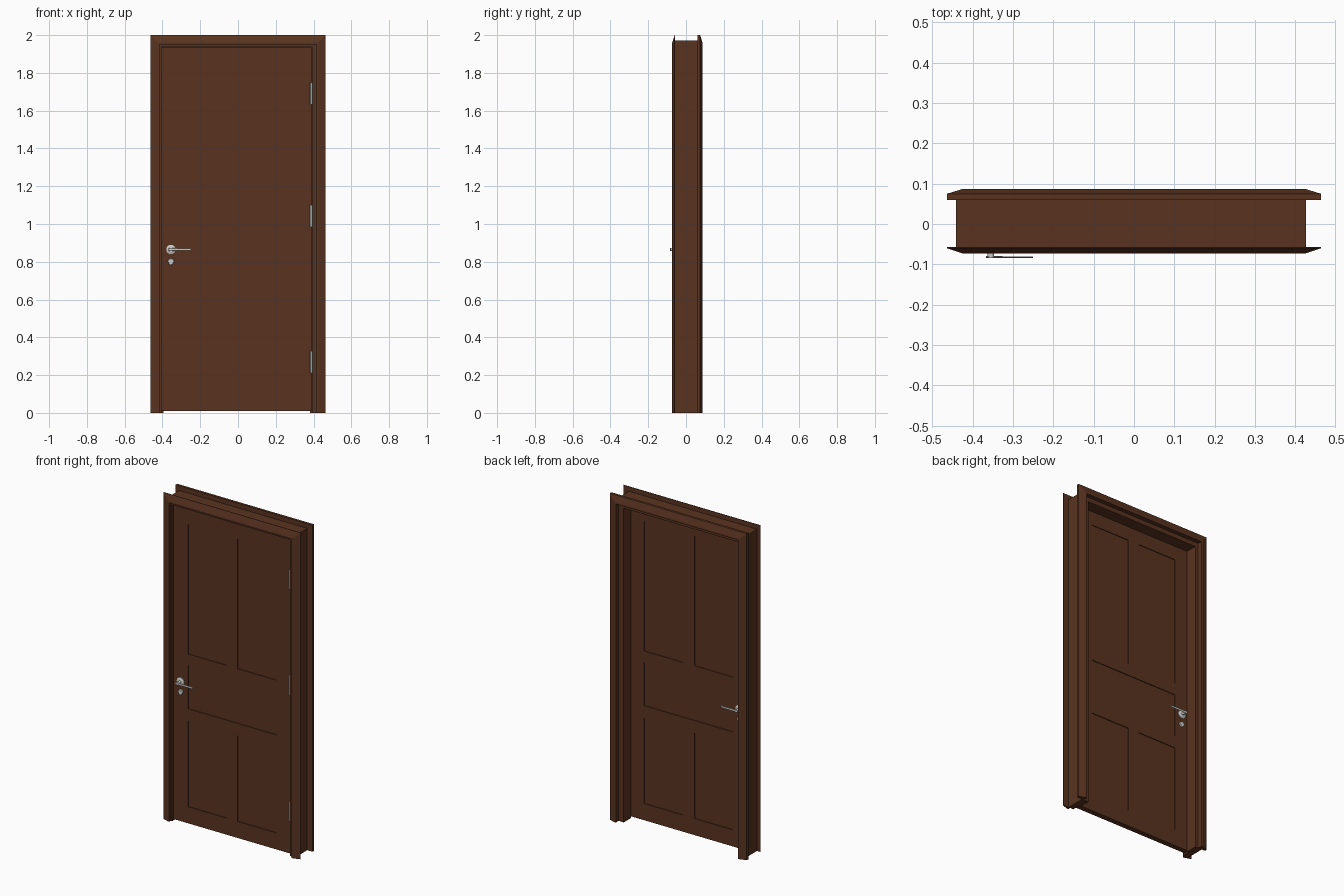
import bpy, bmesh
from mathutils import Vector, Matrix

cube = bpy.data.objects.get("Cube")
if cube:
    bpy.data.objects.remove(cube, do_unlink=True)


def material(name, rgb):
    m = bpy.data.materials.new(name)
    m.use_nodes = True
    m.diffuse_color = (*rgb, 1)
    m.node_tree.nodes["Principled BSDF"].inputs["Base Color"].default_value = (*rgb, 1)
    return m


WOOD = material("brown_wood", (0.101, 0.034, 0.0145))
STEEL = material("pale_steel", (0.60, 0.60, 0.58))


def finish(name, bm, mat, smooth=False):
    bmesh.ops.recalc_face_normals(bm, faces=bm.faces)
    mesh = bpy.data.meshes.new(name)
    bm.to_mesh(mesh)
    bm.free()
    obj = bpy.data.objects.new(name, mesh)
    bpy.context.collection.objects.link(obj)
    mesh.materials.append(mat)
    if smooth:
        bpy.ops.object.select_all(action="DESELECT")
        obj.select_set(True)
        bpy.context.view_layer.objects.active = obj
        bpy.ops.object.shade_smooth_by_angle()


def surround(name, left, right, top, profile):
    """Sweep an (outward offset, y) profile up, across and down the opening."""
    bm = bmesh.new()
    rings = []
    for sx, high in ((-1, 0), (-1, 1), (1, 1), (1, 0)):
        edge = left if sx < 0 else right
        rings.append([bm.verts.new((edge + sx * d, y, (top + d) * high))
                      for d, y in profile])
    n = len(profile)
    for a, b in zip(rings, rings[1:]):
        for i in range(n):
            j = (i + 1) % n
            bm.faces.new((a[i], a[j], b[j], b[i]))
    bm.faces.new(rings[0])
    bm.faces.new(rings[-1])
    finish(name, bm, WOOD)


# Frame lining, rebated so that the thicker rear part stops the door
L, R, TOP = -0.406, 0.392, 1.936
surround("frame_lining", L, R, TOP, [
    (0, -0.057), (0, -0.012), (-0.012, -0.012), (-0.012, 0.06),
    (0.035, 0.06), (0.035, -0.057)])

# Bevelled architraves on both faces
for name, wall, edge, face in (("front_architrave", -0.057, -0.060, -0.073),
                               ("back_architrave", 0.060, 0.075, 0.087)):
    surround(name, -0.415, 0.415, 1.951, [
        (0, wall), (0, face), (0.010, face), (0.049, edge), (0.049, wall)])

# Door leaf: a grid of cells, thickened, with recessed panels on both faces
FRONT, BACK = -0.046, -0.013
xs = [L + 0.002, -0.307, -0.047, 0.030, 0.294, R - 0.002]
zs = [0.009, 0.11, 0.635, 0.71, 0.975, 1.045, 1.84, TOP - 0.002]
bm = bmesh.new()
grid = [[bm.verts.new((x, FRONT, z)) for x in xs] for z in zs]
for r in range(len(zs) - 1):
    for c in range(len(xs) - 1):
        bm.faces.new((grid[r][c], grid[r][c + 1], grid[r + 1][c + 1], grid[r + 1][c]))
new = bmesh.ops.extrude_face_region(bm, geom=bm.faces[:], use_keep_orig=True)["geom"]
bmesh.ops.translate(bm, vec=(0, BACK - FRONT, 0),
                    verts=[g for g in new if isinstance(g, bmesh.types.BMVert)])
bmesh.ops.recalc_face_normals(bm, faces=bm.faces)


def in_panel(face):
    p = face.calc_center_median()
    if abs(face.normal.y) < 0.9 or not xs[1] < p.x < xs[4]:
        return False
    if zs[3] < p.z < zs[4]:
        return True
    upright = xs[2] < p.x < xs[3]
    return not upright and (zs[1] < p.z < zs[2] or zs[5] < p.z < zs[6])


bm.normal_update()
bmesh.ops.inset_region(bm, faces=[f for f in bm.faces if in_panel(f)],
                       thickness=0, depth=-0.005, use_even_offset=True)
finish("door_leaf", bm, WOOD)


def rod(bm, start, end, r1, r2, sides=24):
    """Add a capped cylinder or cone between two points."""
    a, b = Vector(start), Vector(end)
    turn = (b - a).to_track_quat("Z", "Y").to_matrix().to_4x4()
    bmesh.ops.create_cone(bm, cap_ends=True, segments=sides, radius1=r1, radius2=r2,
                          depth=(b - a).length,
                          matrix=Matrix.Translation((a + b) / 2) @ turn)


# Lever handle and keyhole cover on each face
HX, HZ = -0.355, 0.865
for side, s, y in (("front", -1, FRONT), ("back", 1, BACK)):
    bm = bmesh.new()
    rod(bm, (HX, y, HZ), (HX, y + s * 0.005, HZ), 0.025, 0.025)
    rod(bm, (HX, y + s * 0.005, HZ), (HX, y + s * 0.010, HZ), 0.025, 0.014)
    finish(side + "_handle_rose", bm, STEEL, smooth=True)

    bm = bmesh.new()
    rod(bm, (HX - 0.012, 0, 0), (-0.25, 0, 0), 0.007, 0.006, 12)
    bmesh.ops.scale(bm, vec=(1, 0.3, 1), verts=bm.verts)
    bmesh.ops.translate(bm, vec=(0, y + s * 0.036, HZ), verts=bm.verts)
    rod(bm, (HX, y + s * 0.009, HZ), (HX, y + s * 0.038, HZ), 0.008, 0.008)
    finish(side + "_handle_lever", bm, STEEL, smooth=True)

    # Shield-shaped cover, narrowing downwards
    bm = bmesh.new()
    rod(bm, (HX, y, 0.80), (HX, y + s * 0.007, 0.80), 0.018, 0.016)
    for v in bm.verts:
        v.co.x = HX + (v.co.x - HX) * (0.95 if v.co.z > 0.80 else 0.75)
    finish(side + "_keyhole_cover", bm, STEEL, smooth=True)

# Hinge knuckles
for name, z in (("lower", 0.27), ("middle", 1.043), ("upper", 1.69)):
    bm = bmesh.new()
    rod(bm, (0.388, -0.055, z - 0.058), (0.388, -0.055, z + 0.058), 0.0065, 0.0065, 12)
    finish(name + "_hinge", bm, STEEL, smooth=True)
